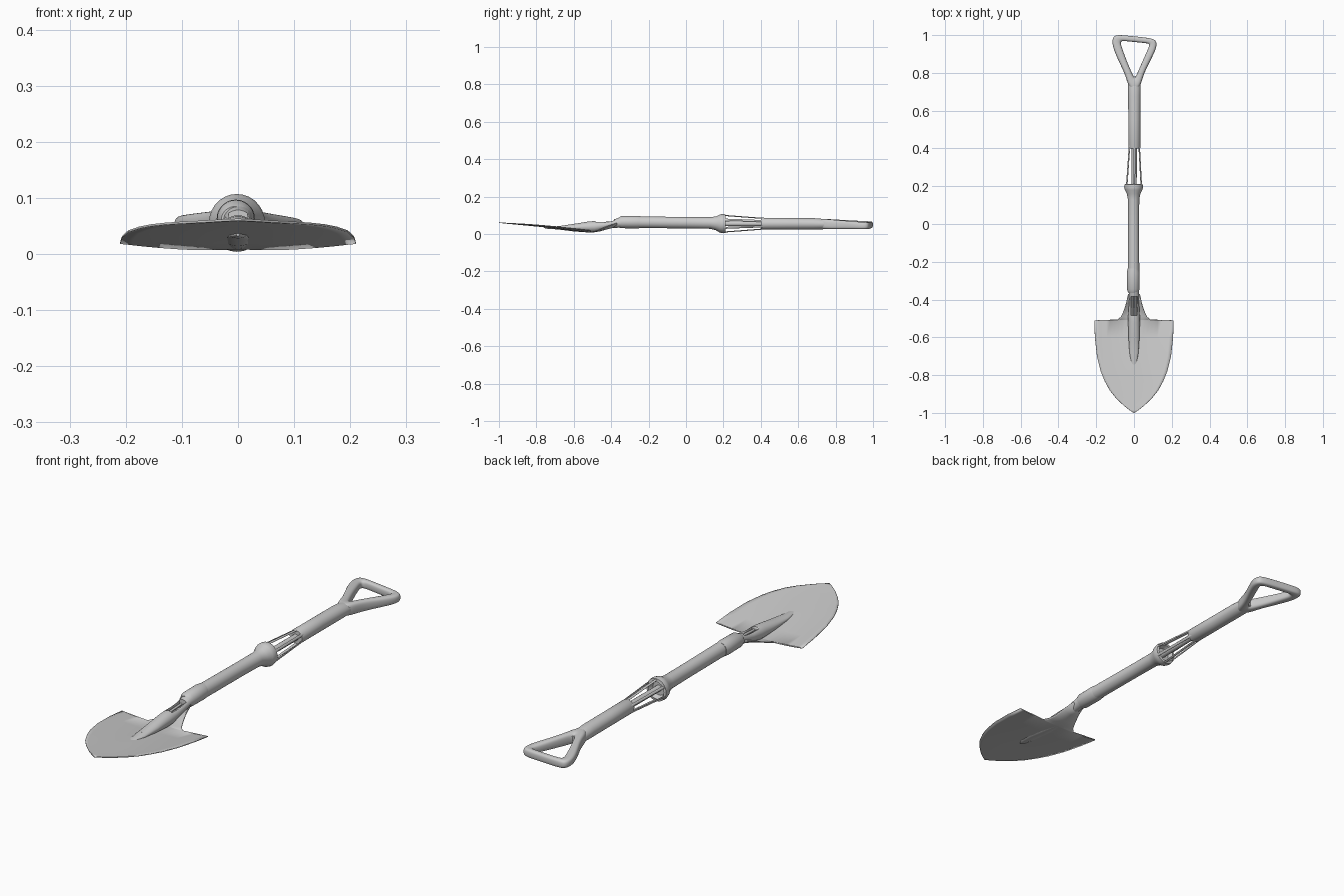
import bpy, bmesh, math
from mathutils import Vector

if "Cube" in bpy.data.objects:
    bpy.data.objects.remove(bpy.data.objects["Cube"], do_unlink=True)

steel = bpy.data.materials.new("plain grey")
steel.use_nodes = True
steel.diffuse_color = (0.6, 0.6, 0.6, 1)
steel.node_tree.nodes["Principled BSDF"].inputs["Base Color"].default_value = (0.6, 0.6, 0.6, 1)


def finish(name, bm, angle=40):
    """Turn a bmesh into a smooth shaded object."""
    bmesh.ops.recalc_face_normals(bm, faces=bm.faces)
    mesh = bpy.data.meshes.new(name)
    bm.to_mesh(mesh)
    bm.free()
    mesh.materials.append(steel)
    ob = bpy.data.objects.new(name, mesh)
    bpy.context.collection.objects.link(ob)
    bpy.ops.object.select_all(action='DESELECT')
    ob.select_set(True)
    bpy.context.view_layer.objects.active = ob
    bpy.ops.object.shade_smooth_by_angle(angle=math.radians(angle))
    return ob


def bridge(bm, rings, closed=False):
    """Join rings of vertices into a skin."""
    pairs = list(zip(rings, rings[1:] + rings[:1])) if closed else list(zip(rings, rings[1:]))
    for a, b in pairs:
        n = len(a)
        for i in range(n):
            bm.faces.new((a[i], a[(i + 1) % n], b[(i + 1) % n], b[i]))


def loft(name, sections, sides=28, x0=0.0):
    """Oval sections (y, half width, low z, high z) along y."""
    bm = bmesh.new()
    rings = []
    for y, w, lo, hi in sections:
        ring = []
        for i in range(sides):
            a = 2 * math.pi * i / sides
            ring.append(bm.verts.new((x0 + w * math.cos(a), y,
                                      (lo + hi) / 2 + (hi - lo) / 2 * math.sin(a))))
        rings.append(ring)
    bridge(bm, rings)
    bm.faces.new(rings[0])
    bm.faces.new(rings[-1])
    return finish(name, bm)


def rod(name, a, b, width, thick, roll=0.0):
    """Slim rounded bar from a to b, rolled about its length."""
    bm = bmesh.new()
    rings = []
    for p in (a, b):
        ring = []
        for i in range(10):
            t = 2 * math.pi * i / 10
            u, v = width * math.cos(t), thick * math.sin(t)
            ring.append(bm.verts.new(Vector(p) + Vector((
                u * math.cos(roll) - v * math.sin(roll), 0,
                u * math.sin(roll) + v * math.cos(roll)))))
        rings.append(ring)
    bridge(bm, rings)
    bm.faces.new(rings[0])
    bm.faces.new(rings[-1])
    return finish(name, bm)


# Blade: rows of (y, half width, middle height, side curl)
rows = [(-1, .002, .061, 0), (-.985, .024, .06, 0), (-.96, .056, .057, .001),
        (-.92, .097, .053, .003), (-.88, .129, .049, .005), (-.83, .156, .044, .007),
        (-.78, .176, .039, .008), (-.7, .196, .03, .01), (-.6, .207, .018, .012),
        (-.51, .21, .007, .013), (-.507, .085, .007, .004), (-.49, .068, .008, .006),
        (-.46, .054, .013, .01), (-.42, .041, .024, .016), (-.37, .03, .036, .02)]
bm = bmesh.new()
cols = 20
grid = []
for y, w, z, curl in rows:
    line = []
    for c in range(cols + 1):
        t = 2 * c / cols - 1
        ridge = .006 * math.exp(-(t * w / .05) ** 2) * (y + 1)
        line.append(bm.verts.new((t * w, y, z + curl * t * t + ridge)))
    grid.append(line)
for a, b in zip(grid, grid[1:]):
    for c in range(cols):
        bm.faces.new((a[c], a[c + 1], b[c + 1], b[c]))
blade = finish("blade", bm)
shell = blade.modifiers.new("thickness", 'SOLIDIFY')
shell.thickness = .004
shell.offset = 0

# Neck with a tongue running down onto the blade
neck = loft("neck", [(-.76, .003, .032, .037), (-.74, .014, .028, .039), (-.68, .024, .024, .042),
                     (-.6, .029, .014, .054), (-.52, .031, .008, .067), (-.49, .031, .009, .069),
                     (-.44, .028, .022, .069), (-.4, .025, .031, .074), (-.36, .026, .034, .086),
                     (-.33, .029, .033, .092)])

# Slot cut into the top of the neck
bm = bmesh.new()
bmesh.ops.create_cube(bm, size=1)
for v in bm.verts:
    v.co = Vector((v.co.x * .034, -.435 + v.co.y * .1, .085 + v.co.z * .075))
cutter = finish("slot_cutter", bm)
cutter.hide_render = True
cut = neck.modifiers.new("slot", 'BOOLEAN')
cut.operation = 'DIFFERENCE'
cut.object = cutter
bpy.context.view_layer.objects.active = neck
bpy.ops.object.modifier_apply(modifier="slot")
bpy.data.objects.remove(cutter, do_unlink=True)
for side in (-1, 1):
    rod("neck_pin", (side * .008, -.49, .052), (side * .008, -.375, .058), .005, .005)
rod("tongue_rivet", (0, -.67, .04), (0, -.658, .041), .008, .004)

# Lower shaft with its ferrule and flared hollow collar
loft("ferrule", [(-.365, .026, .036, .085), (-.345, .033, .031, .096), (-.26, .034, .03, .097),
                 (-.235, .03, .032, .094)], x0=-.004)
loft("lower_shaft", [(-.26, .03, .032, .094), (0, .029, .03, .091), (.13, .03, .028, .09),
                     (.16, .036, .02, .094), (.18, .046, .008, .104), (.195, .05, .004, .107),
                     (.21, .048, .006, .105), (.212, .038, .017, .093), (.19, .03, .025, .085)],
     x0=-.002)

# Cage: a core and six ribs between the collar and the upper shaft
rod("cage_core", (0, .18, .055), (.002, .42, .055), .014, .014)
for k in range(6):
    a = math.pi / 2 + k * math.pi / 3
    c, s = math.cos(a), math.sin(a)
    rod("cage_rib", (c * .045, .195, .055 + s * .045), (.002 + c * .029, .42, .055 + s * .028),
        .006, .003, a - math.pi / 2)

# Upper shaft blending into the grip
loft("upper_shaft", [(.4, .03, .026, .085), (.405, .032, .024, .087), (.55, .032, .024, .086),
                     (.68, .033, .024, .085), (.73, .033, .025, .081), (.765, .03, .03, .074),
                     (.78, .022, .038, .066)], x0=.002)

# Triangular grip: pairs of outer and inner outline points, rounded in section
pairs = [((.003, .69), (.004, .778)), ((.036, .73), (.01, .783)), ((.05, .79), (.02, .805)),
         ((.082, .855), (.046, .865)), ((.115, .92), (.073, .925)), ((.121, .95), (.08, .942)),
         ((.117, .972), (.08, .953)), ((.095, .984), (.068, .957)), ((0, .994), (0, .963)),
         ((-.085, 1.003), (-.052, .969)), ((-.108, .995), (-.067, .967)),
         ((-.117, .97), (-.071, .957)), ((-.11, .925), (-.064, .935)),
         ((-.078, .855), (-.04, .868)), ((-.046, .79), (-.013, .805)),
         ((-.032, .73), (-.002, .783))]
bm = bmesh.new()
rings = []
for outer, inner in pairs:
    o, i = Vector(outer), Vector(inner)
    ring = []
    for k in range(12):
        a = 2 * math.pi * (k + .5) / 12
        ca, sa = math.cos(a), math.sin(a)
        # squared-off oval section
        u = math.copysign(abs(ca) ** .7, ca)
        v = math.copysign(abs(sa) ** .7, sa)
        p = (o + i) / 2 + (o - i) / 2 * u
        half = .03 - .011 * min(1, max(0, (p.y - .69) / .27))
        middle = .055 - .008 * min(1, max(0, (p.y - .69) / .27))
        ring.append(bm.verts.new((p.x, p.y, middle + half * v - .03 * p.x)))
    rings.append(ring)
bridge(bm, rings, closed=True)
grip = finish("grip", bm, 180)
sub = grip.modifiers.new("rounding", 'SUBSURF')
sub.levels = sub.render_levels = 2
